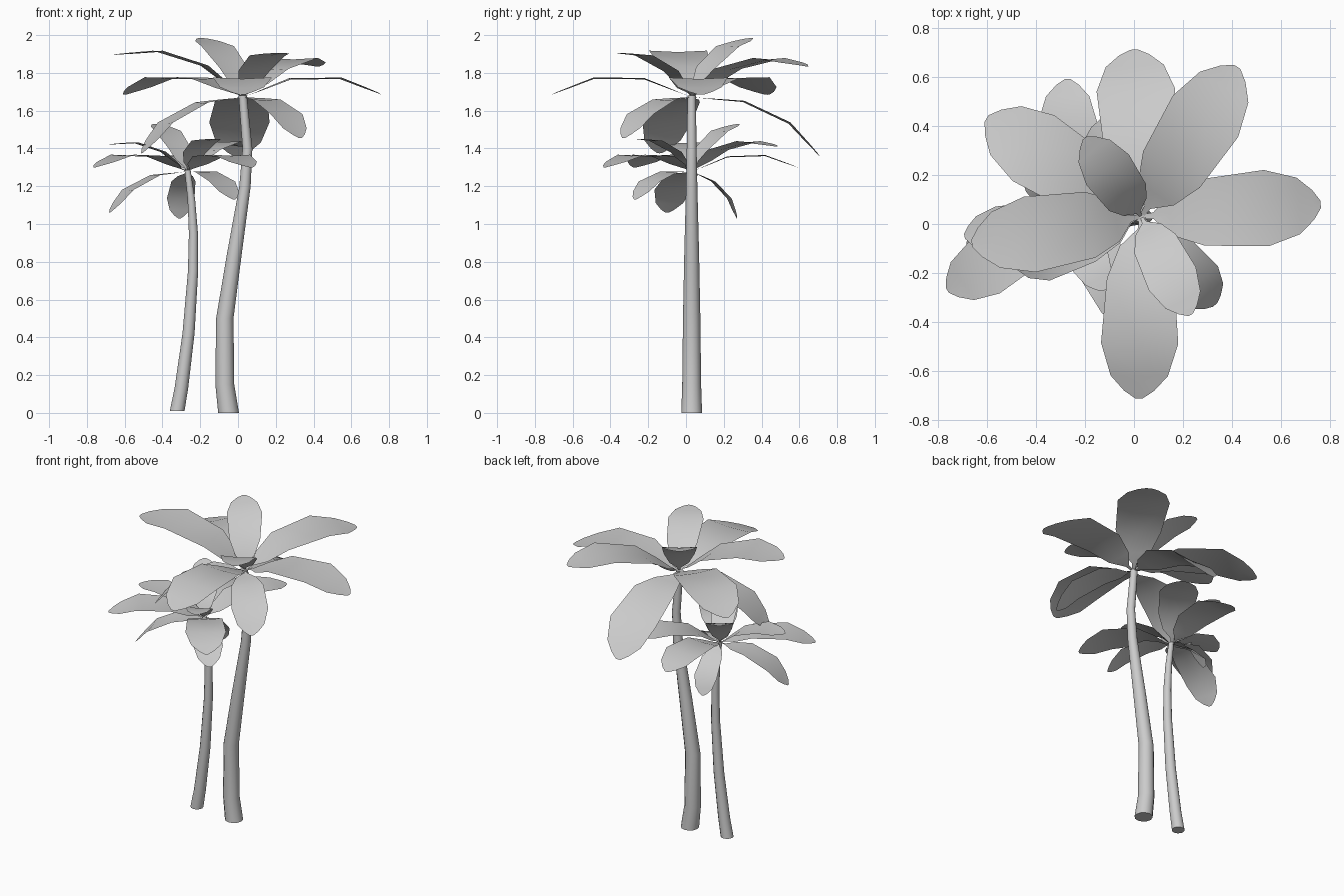
import bpy, bmesh, math
from mathutils import Matrix, Vector

cube = bpy.data.objects.get("Cube")
if cube:
    bpy.data.objects.remove(cube, do_unlink=True)

grey = bpy.data.materials.new("plain_grey")
grey.use_nodes = True
colour = (0.6, 0.6, 0.6, 1)
grey.diffuse_color = colour
grey.node_tree.nodes["Principled BSDF"].inputs["Base Color"].default_value = colour

# Leaf outline: distance along the rib, half width, height
LEAF = [(0, 0.008, 0), (0.05, 0.014, 0.015), (0.12, 0.085, 0.043), (0.25, 0.135, 0.093),
        (0.51, 0.155, 0.093), (0.64, 0.115, 0.04), (0.70, 0.06, 0.015), (0.73, 0.015, 0)]
LEAF_LENGTH = LEAF[-1][0]


def finish(bm, name, angle):
    mesh = bpy.data.meshes.new(name)
    bm.to_mesh(mesh)
    bm.free()
    mesh.materials.append(grey)
    obj = bpy.data.objects.new(name, mesh)
    bpy.context.collection.objects.link(obj)
    bpy.ops.object.select_all(action='DESELECT')
    obj.select_set(True)
    bpy.context.view_layer.objects.active = obj
    bpy.ops.object.shade_smooth_by_angle(angle=math.radians(angle))
    return obj


def leaf(name, crown, tip):
    """Arching leaf from the crown to a tip given relative to the crown."""
    tip = Vector(tip)
    azimuth = math.atan2(tip.y, tip.x)
    tilt = math.atan2(tip.z, tip.xy.length)
    matrix = (Matrix.Translation(crown) @ Matrix.Rotation(azimuth, 4, 'Z')
              @ Matrix.Rotation(-tilt, 4, 'Y') @ Matrix.Scale(tip.length / LEAF_LENGTH, 4))
    bm = bmesh.new()
    rows = []
    for d, half, z in LEAF:
        rib = z - 0.05 * half
        rows.append([bm.verts.new(matrix @ Vector(p))
                     for p in ((d, -half, z), (d, 0, rib), (d, half, z))])
    for a, b in zip(rows, rows[1:]):
        for i in range(2):
            bm.faces.new((a[i], b[i], b[i + 1], a[i + 1]))
    finish(bm, name, 40)


def trunk(name, rings, y, sides=12):
    """Bent tapering trunk; each ring is x, z, radius."""
    bm = bmesh.new()
    loops = []
    for x, z, r in rings:
        loops.append([bm.verts.new((x + r * math.cos(t), y + r * math.sin(t), z))
                      for t in (math.tau * i / sides for i in range(sides))])
    for a, b in zip(loops, loops[1:]):
        for i in range(sides):
            j = (i + 1) % sides
            bm.faces.new((a[i], a[j], b[j], b[i]))
    bm.faces.new(loops[0][::-1])
    bm.faces.new(loops[-1])
    finish(bm, name, 50)


# Trunks
trunk("tall_trunk", [(-0.05, 0, 0.055), (-0.07, 0.15, 0.05), (-0.07, 0.5, 0.046),
                     (-0.018, 0.85, 0.039), (0.037, 1.2, 0.03), (0.05, 1.4, 0.026),
                     (0.025, 1.68, 0.022)], 0.03)
trunk("short_trunk", [(-0.322, 0.01, 0.039), (-0.3, 0.13, 0.036), (-0.262, 0.42, 0.032),
                      (-0.238, 0.75, 0.027), (-0.236, 0.95, 0.024), (-0.247, 1.13, 0.02),
                      (-0.267, 1.285, 0.016)], 0.03)

# Leaf tips relative to each crown
tall_tips = [(0.73, 0.05, 0.01), (-0.01, -0.74, 0.01), (-0.63, 0.4, 0.01),
             (0.39, 0.61, 0.16), (-0.69, -0.11, 0.22), (-0.03, 0.68, -0.32),
             (-0.23, 0.32, 0.31), (0.2, -0.4, 0.23), (0.3, -0.36, -0.22),
             (-0.54, -0.17, -0.3)]
short_tips = [(0, 0.56, 0.02), (-0.49, -0.3, 0.02), (0.34, -0.46, 0.02),
              (0.29, 0.45, 0.13), (-0.42, -0.08, 0.14), (-0.04, 0.24, -0.25),
              (-0.17, 0.25, 0.25), (0.15, -0.3, 0.17), (0.25, -0.3, -0.15),
              (-0.41, -0.13, -0.22)]
crowns = {"tall": ((0.03, 0.03, 1.675), tall_tips),
          "short": ((-0.27, 0.03, 1.28), short_tips)}
for palm, (crown, tips) in crowns.items():
    for n, tip in enumerate(tips, 1):
        leaf(f"{palm}_palm_leaf_{n}", crown, tip)
